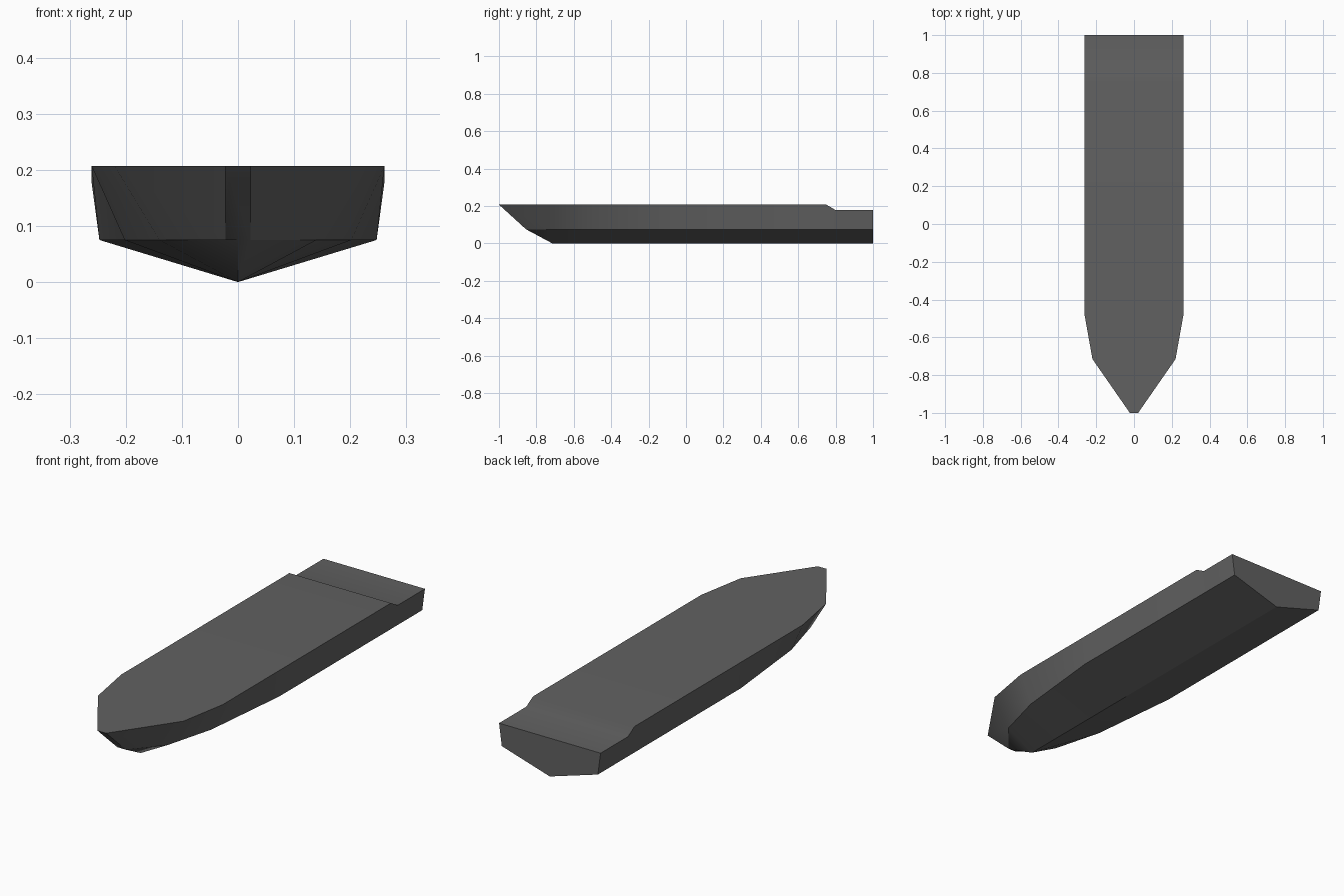
import bpy
import bmesh

if "Cube" in bpy.data.objects:
    bpy.data.objects.remove(bpy.data.objects["Cube"])

# Hull stations: (keel y, keel z), (chine half width, chine y), (deck half width, deck y, deck z)
CHINE_Z = 0.075
stations = [
    ((-0.855, CHINE_Z), (0.022, -0.855), (0.022, -1.0, 0.207)),
    ((-0.715, 0.0), (0.14, -0.715), (0.22, -0.715, 0.207)),
    ((-0.485, 0.0), (0.202, -0.485), (0.261, -0.485, 0.207)),
    ((-0.05, 0.0), (0.247, -0.05), (0.261, -0.05, 0.207)),
    ((0.75, 0.0), (0.247, 0.75), (0.261, 0.75, 0.207)),
    ((0.80, 0.0), (0.247, 0.80), (0.261, 0.80, 0.178)),
    ((1.0, 0.0), (0.247, 1.0), (0.261, 1.0, 0.178)),
]

bm = bmesh.new()


def ring(keel, chine, deck):
    """Mirrored cross-section: deck, chine, keel, chine, deck."""
    pts = [
        (deck[0], deck[1], deck[2]),
        (chine[0], chine[1], CHINE_Z),
        (0, keel[0], keel[1]),
        (-chine[0], chine[1], CHINE_Z),
        (-deck[0], deck[1], deck[2]),
    ]
    return [bm.verts.new(p) for p in pts]


rings = [ring(*s) for s in stations]

# Sides, bottom and deck lofted between stations
for a, b in zip(rings, rings[1:]):
    for i in range(5):
        j = (i + 1) % 5
        bm.faces.new((a[i], a[j], b[j], b[i]))

# Raked bow plate and transom
bm.faces.new(rings[0])
bm.faces.new(rings[-1])
bmesh.ops.recalc_face_normals(bm, faces=bm.faces)

mesh = bpy.data.meshes.new("boat_hull")
bm.to_mesh(mesh)
bm.free()
hull = bpy.data.objects.new("boat_hull", mesh)
bpy.context.collection.objects.link(hull)

# Dark grey paint
paint = bpy.data.materials.new("dark_grey_paint")
paint.diffuse_color = (0.12, 0.12, 0.12, 1)
paint.use_nodes = True
paint.node_tree.nodes["Principled BSDF"].inputs["Base Color"].default_value = paint.diffuse_color
mesh.materials.append(paint)

# Soft flow along the sides and deck step
bpy.context.view_layer.objects.active = hull
hull.select_set(True)
bpy.ops.object.shade_smooth_by_angle(angle=0.53)

# Crisp deck edge, chines and keel along the whole length (5 verts per station)
for e in mesh.edges:
    a, b = e.vertices
    if abs(a - b) == 5:
        e.use_edge_sharp = True

# Keep the large panels flat so only the small slopes shade softly
weighted = hull.modifiers.new("panel_normals", 'WEIGHTED_NORMAL')
weighted.keep_sharp = True
